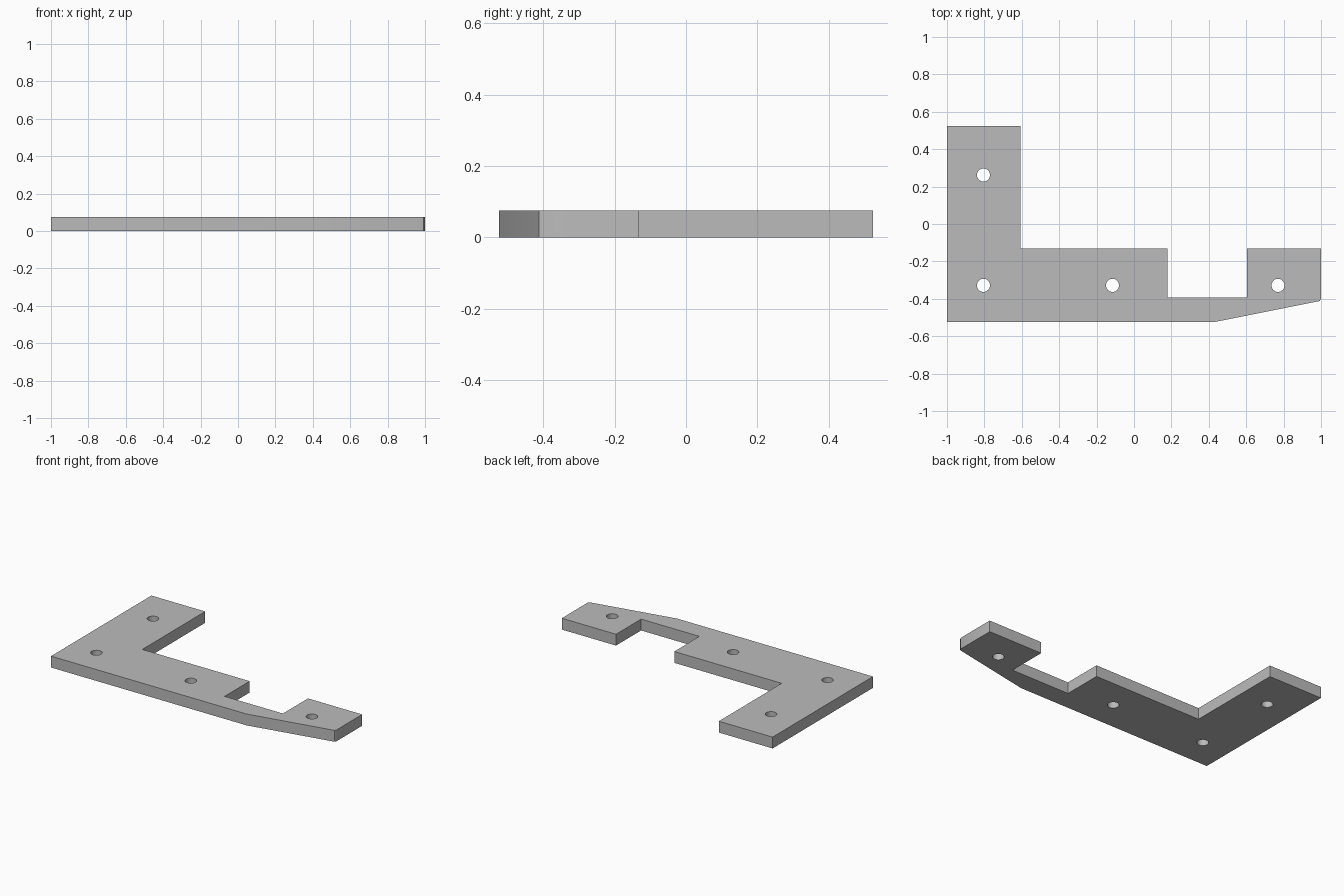
import bpy
import bmesh
import math

cube = bpy.data.objects.get("Cube")
if cube:
    bpy.data.objects.remove(cube, do_unlink=True)

THICKNESS = 0.075
HOLE_RADIUS = 0.035

grey = bpy.data.materials.new("plain grey")
grey.use_nodes = True
colour = (0.5, 0.5, 0.5, 1.0)
grey.diffuse_color = colour
grey.node_tree.nodes["Principled BSDF"].inputs["Base Color"].default_value = colour


def extruded_plate(name, outline, height):
    """Extrude a flat outline upward from z = 0."""
    mesh = bpy.data.meshes.new(name)
    bm = bmesh.new()
    face = bm.faces.new([bm.verts.new((x, y, 0)) for x, y in outline])
    result = bmesh.ops.extrude_face_region(bm, geom=[face])
    top = [v for v in result["geom"] if isinstance(v, bmesh.types.BMVert)]
    bmesh.ops.translate(bm, verts=top, vec=(0, 0, height))
    bmesh.ops.recalc_face_normals(bm, faces=bm.faces)
    bm.to_mesh(mesh)
    bm.free()
    obj = bpy.data.objects.new(name, mesh)
    bpy.context.collection.objects.link(obj)
    mesh.materials.append(grey)
    return obj


# L-shaped bracket with a notch and a tapered front corner
plate = extruded_plate("bracket_plate", [
    (-1, -0.524), (0.43, -0.524), (0.993, -0.412), (1, -0.398),
    (1, -0.132), (0.604, -0.132), (0.604, -0.394), (0.178, -0.394),
    (0.178, -0.132), (-0.607, -0.132), (-0.607, 0.524), (-1, 0.524),
], THICKNESS)

# Round screw holes through the plate
for x, y in [(-0.805, 0.262), (-0.805, -0.328), (-0.115, -0.328), (0.77, -0.328)]:
    bpy.ops.mesh.primitive_cylinder_add(
        vertices=32, radius=HOLE_RADIUS, depth=THICKNESS * 3,
        location=(x, y, THICKNESS / 2))
    cutter = bpy.context.object
    cutter.name = "hole_cutter"
    cutter.hide_render = True
    cutter.data.materials.append(grey)

    cut = plate.modifiers.new("screw_hole", 'BOOLEAN')
    cut.operation = 'DIFFERENCE'
    cut.solver = 'EXACT'
    cut.object = cutter
    bpy.ops.object.select_all(action='DESELECT')
    plate.select_set(True)
    bpy.context.view_layer.objects.active = plate
    bpy.ops.object.modifier_apply(modifier=cut.name)
    bpy.data.objects.remove(cutter, do_unlink=True)

# Smooth hole walls, crisp plate edges
bpy.ops.object.shade_smooth_by_angle(angle=math.radians(30))
